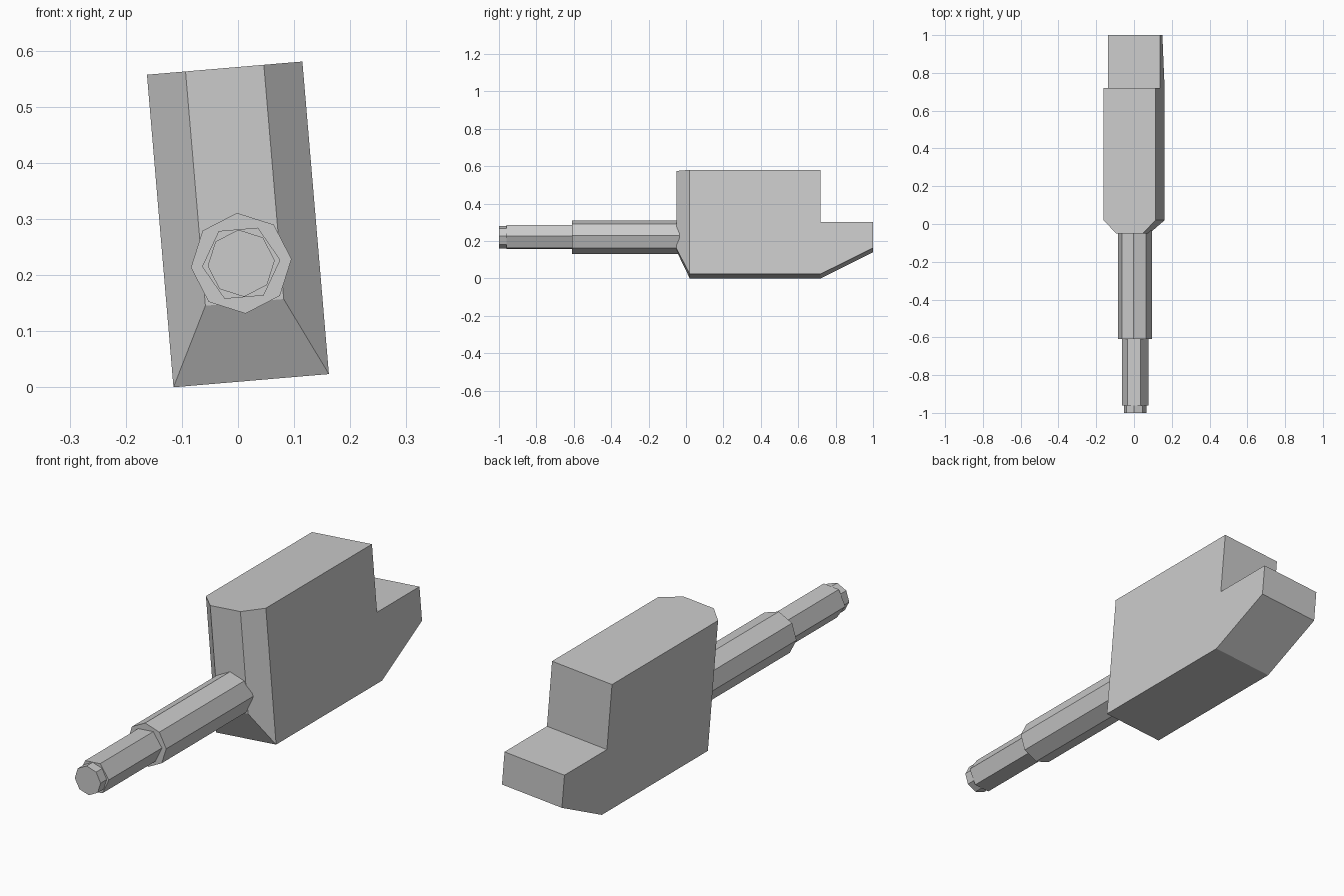
import bpy, bmesh
from math import sin, cos, tau, radians
from mathutils import Matrix

cube = bpy.data.objects.get("Cube")
if cube:
    bpy.data.objects.remove(cube, do_unlink=True)

grey = bpy.data.materials.new("plain grey")
grey.use_nodes = True
colour = (0.6, 0.6, 0.6, 1)
grey.diffuse_color = colour
grey.node_tree.nodes["Principled BSDF"].inputs["Base Color"].default_value = colour

# The whole model leans slightly about its long axis
TILT = Matrix.Translation((0.0235, 0, 0.0118)) @ Matrix.Rotation(radians(-4.85), 4, 'Y')


def finish(name, bm):
    bmesh.ops.recalc_face_normals(bm, faces=bm.faces)
    bm.transform(TILT)
    mesh = bpy.data.meshes.new(name)
    bm.to_mesh(mesh)
    bm.free()
    mesh.materials.append(grey)
    obj = bpy.data.objects.new(name, mesh)
    bpy.context.collection.objects.link(obj)


def bridge(bm, a, b):
    for i in range(len(a)):
        j = (i + 1) % len(a)
        bm.faces.new((a[i], a[j], b[j], b[i]))


# Body: mirrored side profile (y, z, half width), narrowed at the front
WIDE, NARROW, TOP = 0.139, 0.07, 0.559
profile = [(0.02, 0, WIDE), (0.72, 0, WIDE), (1, 0.14, WIDE), (1, 0.28, WIDE),
           (0.72, 0.28, WIDE), (0.72, TOP, WIDE), (0.02, TOP, WIDE),
           (-0.05, TOP, NARROW), (-0.05, 0.14, NARROW)]
bm = bmesh.new()
left, right = [[bm.verts.new((s * w, y, z)) for y, z, w in profile] for s in (1, -1)]
bridge(bm, left, right)
for side in (left, right):
    bm.faces.new(side[:7])                            # flat flank
    bm.faces.new((side[0], side[6], side[7], side[8]))  # front bevel
finish("body", bm)


# Barrel: stepped prisms along y
def barrel(name, sides, radius, y0, y1):
    bm = bmesh.new()
    front, back = [[bm.verts.new((radius * cos(tau * i / sides), y,
                                  0.21 + radius * sin(tau * i / sides)))
                    for i in range(sides)] for y in (y0, y1)]
    bridge(bm, front, back)
    bm.faces.new(front)
    bm.faces.new(back)
    finish(name, bm)


barrel("barrel_sleeve", 8, 0.09, -0.61, -0.035)
barrel("barrel_tube", 6, 0.07, -0.96, -0.61)
barrel("barrel_tip", 8, 0.06, -1, -0.96)
